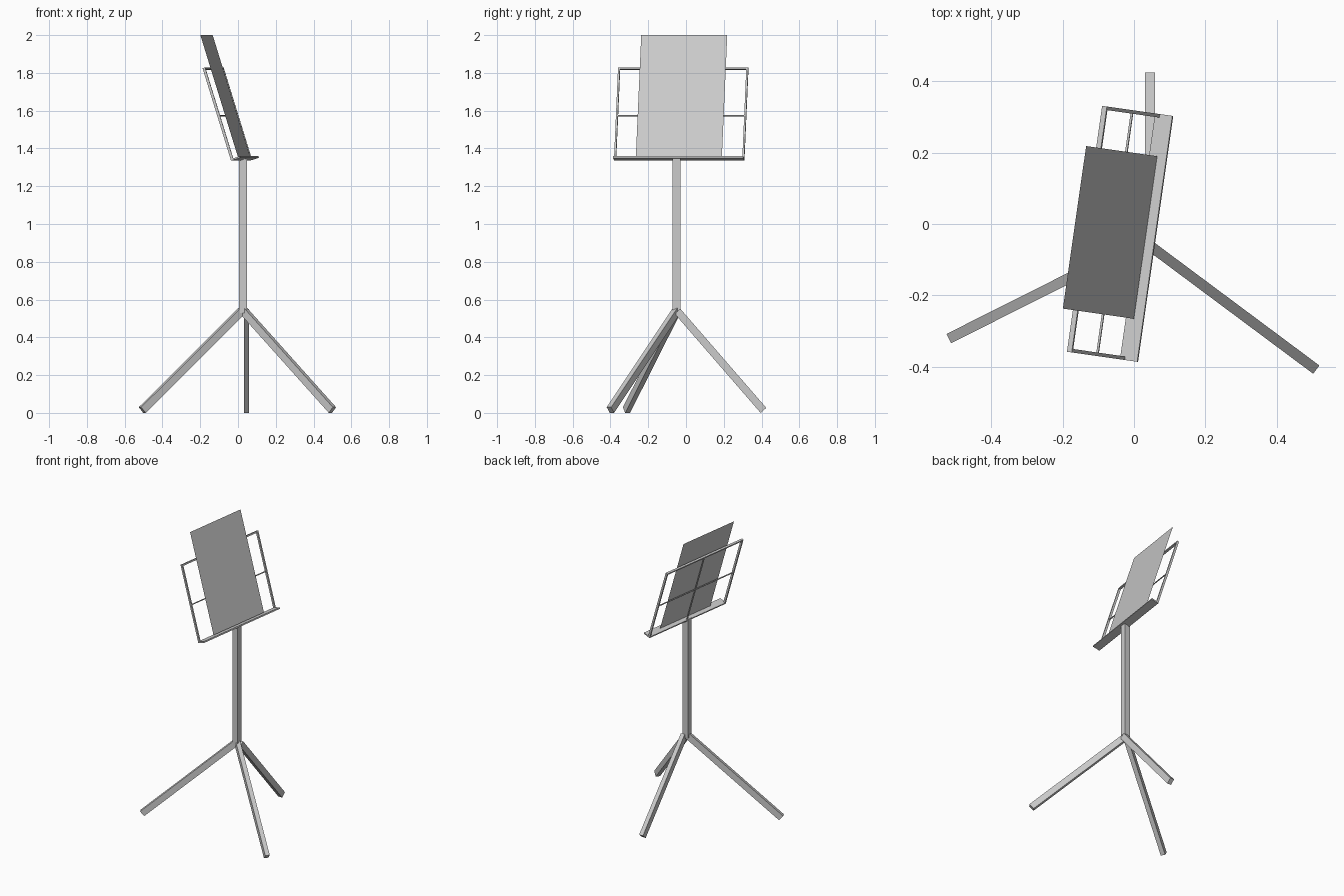
import bpy
import bmesh
from math import radians
from mathutils import Matrix, Vector

cube = bpy.data.objects.get("Cube")
if cube:
    bpy.data.objects.remove(cube, do_unlink=True)

grey = bpy.data.materials.new("light_grey")
grey.use_nodes = True
COLOUR = (0.6, 0.6, 0.6, 1)
grey.diffuse_color = COLOUR
grey.node_tree.nodes["Principled BSDF"].inputs["Base Color"].default_value = COLOUR


def add_object(name, bm, matrix):
    mesh = bpy.data.meshes.new(name)
    bm.to_mesh(mesh)
    bm.free()
    mesh.materials.append(grey)
    obj = bpy.data.objects.new(name, mesh)
    obj.matrix_world = matrix
    bpy.context.collection.objects.link(obj)
    return obj


def box(name, low, high, matrix=Matrix()):
    """Box between two opposite corners, placed by a matrix."""
    low, high = Vector(low), Vector(high)
    bm = bmesh.new()
    bmesh.ops.create_cube(bm, size=1)
    bmesh.ops.scale(bm, vec=high - low, verts=bm.verts)
    bmesh.ops.translate(bm, vec=(low + high) / 2, verts=bm.verts)
    return add_object(name, bm, matrix)


def beam(name, start, end, width, height):
    """Rectangular bar between two points, its sides kept upright."""
    start, end = Vector(start), Vector(end)
    along = (end - start).normalized()
    side = Vector((0, 0, 1)).cross(along).normalized()
    up = along.cross(side)
    matrix = Matrix((along, side, up)).transposed().to_4x4()
    matrix.translation = start
    return box(name, (0, -width / 2, -height / 2),
               ((end - start).length, width / 2, height / 2), matrix)


# Upright post
box("post", (0.006, -0.071, 0.53), (0.047, -0.03, 1.347))

# Three splayed legs
legs = {
    "back_leg": ((0.045, -0.045, 0.538), (0.045, 0.41, 0.0133)),
    "right_leg": ((0.02, -0.05, 0.54), (-0.507, -0.315, 0.015)),
    "left_leg": ((0.03, -0.05, 0.54), (0.50, -0.40, 0.015)),
}
for name, (start, end) in legs.items():
    beam(name, start, end, 0.029, 0.04)

# Desk space: x points out of the desk, y runs across it, z runs up it
desk = (Matrix.Translation((0.0125, -0.035, 1.335))
        @ Matrix.Rotation(radians(-8.15), 4, "Z")
        @ Matrix.Rotation(radians(-17.3), 4, "Y"))
HALF, TOP, BAR, DEPTH = 0.348, 0.513, 0.01, 0.014

# Ledge and wire frame
box("ledge", (0, -HALF, 0), (0.051, HALF, 0.009), desk)
box("frame_top", (0, -HALF, TOP - BAR), (DEPTH, HALF, TOP), desk)
for name, y in (("frame_right_side", -HALF), ("frame_left_side", HALF - BAR)):
    box(name, (0, y, 0.009), (DEPTH, y + BAR, TOP - BAR), desk)
box("frame_cross_bar", (0.004, -HALF + BAR, 0.245), (0.01, HALF - BAR, 0.251), desk)
box("frame_centre_bar", (0.004, -0.003, 0.009), (0.01, 0.003, TOP - BAR), desk)

# Sheet resting on the ledge
bm = bmesh.new()
corners = [(-0.23, 0.0132), (0.23, 0.0132), (0.23, 0.689), (-0.23, 0.689)]
bm.faces.new([bm.verts.new((0.025, y, z)) for y, z in corners])
add_object("sheet", bm, desk)
